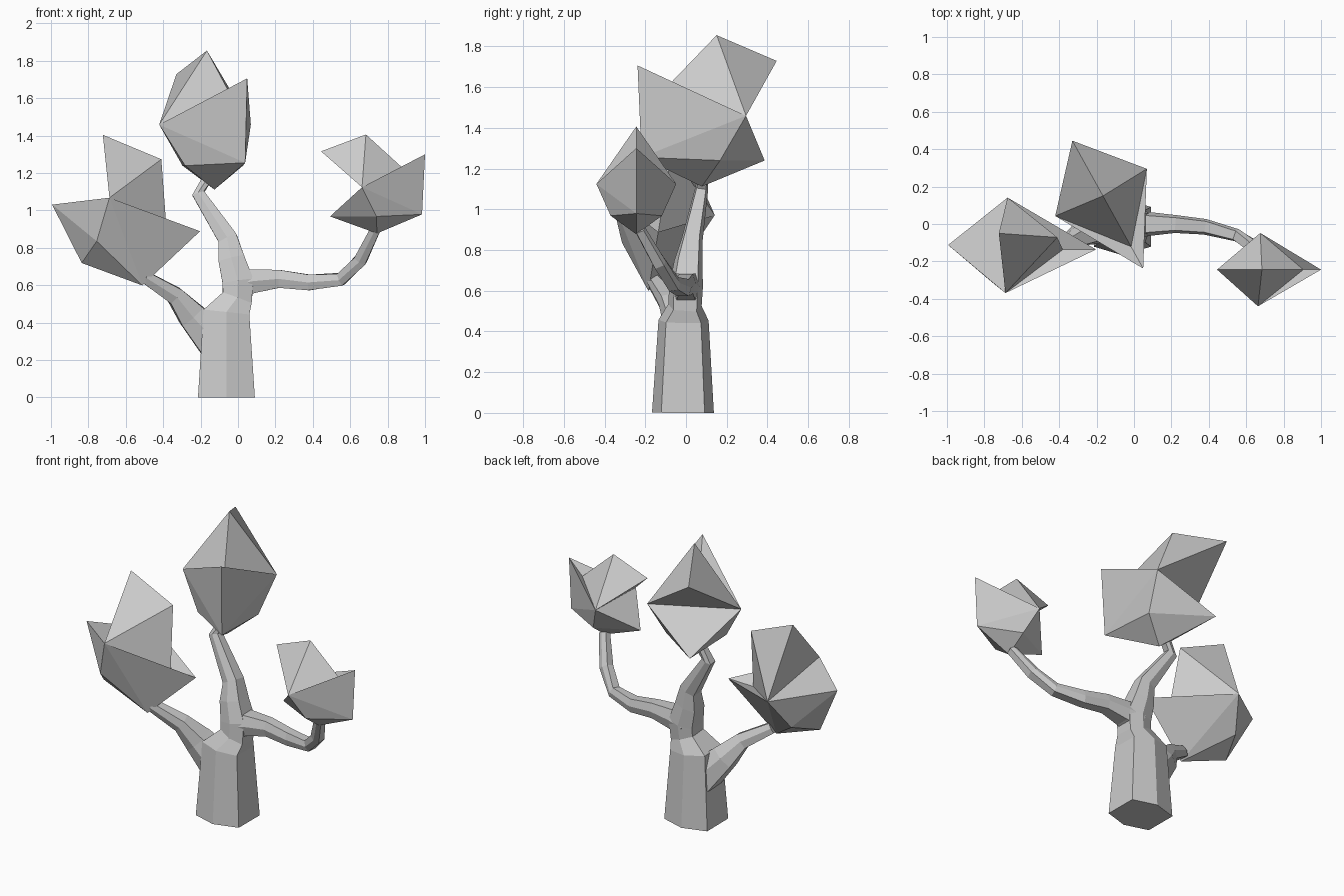
import bpy, bmesh
from math import radians
from mathutils import Vector, Matrix

if "Cube" in bpy.data.objects:
    bpy.data.objects.remove(bpy.data.objects["Cube"])

HEX = [(1, .7), (0, 1), (-1, .7), (-1, -.7), (0, -1), (1, -.7)]


def finish(name, bm, mat=None):
    if mat:
        bm.transform(mat)
    bmesh.ops.recalc_face_normals(bm, faces=bm.faces)
    me = bpy.data.meshes.new(name)
    bm.to_mesh(me)
    bm.free()
    ob = bpy.data.objects.new(name, me)
    bpy.context.collection.objects.link(ob)
    return ob


def limb(name, path):
    """Six-sided tapering tube through (x, y, z, radius) stations."""
    bm = bmesh.new()
    pts = [Vector(p[:3]) for p in path]
    rings = []
    for i, p in enumerate(pts):
        t = (pts[min(i + 1, len(pts) - 1)] - pts[max(i - 1, 0)]).normalized()
        u = Vector((0, 1, 0)).cross(t).normalized()
        v = t.cross(u)
        r = path[i][3]
        rings.append([bm.verts.new(p + u * a * r + v * b * r) for a, b in HEX])
    for lo, hi in zip(rings, rings[1:]):
        for k in range(6):
            j = (k + 1) % 6
            bm.faces.new((lo[k], lo[j], hi[j], hi[k]))
    bm.faces.new(rings[0])
    bm.faces.new(rings[-1])
    return finish(name, bm)


# One faceted leaf clump, mirrored front to back, reused three times
CLUMP = {
    "T": (-.006, 0, .286), "L": (-.246, 0, .196), "R": (.31, 0, .18),
    "Q": (.215, 0, .085), "M": (.294, 0, -.141), "O": (.053, 0, -.243),
    "N": (-.198, 0, -.152),
    "F": (-.027, -.196, .004), "B": (-.015, .196, .004),
    "S": (.05, -.126, -.152), "U": (.05, .126, -.152),
}
CLUMP_FACES = ("TFQ TBQ RFQ RBQ RMF RMB MFS MBU NFS NBU "
               "ONS OSM OMU OUN LTF LTB LFB NFB").split()


def clump(name, centre, size, rot):
    bm = bmesh.new()
    v = {k: bm.verts.new(co) for k, co in CLUMP.items()}
    for f in CLUMP_FACES:
        bm.faces.new([v[c] for c in f])
    finish(name, bm, Matrix.Translation(centre) @ rot @ Matrix.Scale(size, 4))


# Trunk running up into the middle stem
limb("trunk", [
    (-.062, -.015, 0, .152), (-.062, -.012, .455, .123), (-.005, -.005, .53, .082),
    (.0, .0, .62, .083), (-.035, .012, .74, .07), (-.055, .03, .85, .052),
    (-.212, .075, 1.09, .033), (-.165, .085, 1.17, .026)])

# Side branches
limb("left_branch", [
    (-.12, 0, .3, .1), (-.25, -.04, .44, .073),
    (-.337, -.09, .545, .047), (-.5, -.16, .645, .032)])
limb("right_branch", [
    (-.02, 0, .6, .08), (.08, 0, .622, .064), (.22, 0, .634, .048),
    (.38, -.015, .615, .042), (.55, -.06, .632, .034),
    (.655, -.13, .735, .034), (.735, -.225, .9, .027)])

# Leaf clumps
clump("right_leaves", (.69, -.244, 1.12), 1, Matrix.Identity(4))
clump("top_leaves", (-.162, .143, 1.453), 1.405, Matrix.Rotation(radians(-61), 4, 'Z'))
clump("left_leaves", (-.665, -.118, .997), 1.325,
      Matrix.Rotation(radians(-9.5), 4, 'X') @ Matrix.Rotation(radians(43.5), 4, 'Y'))
